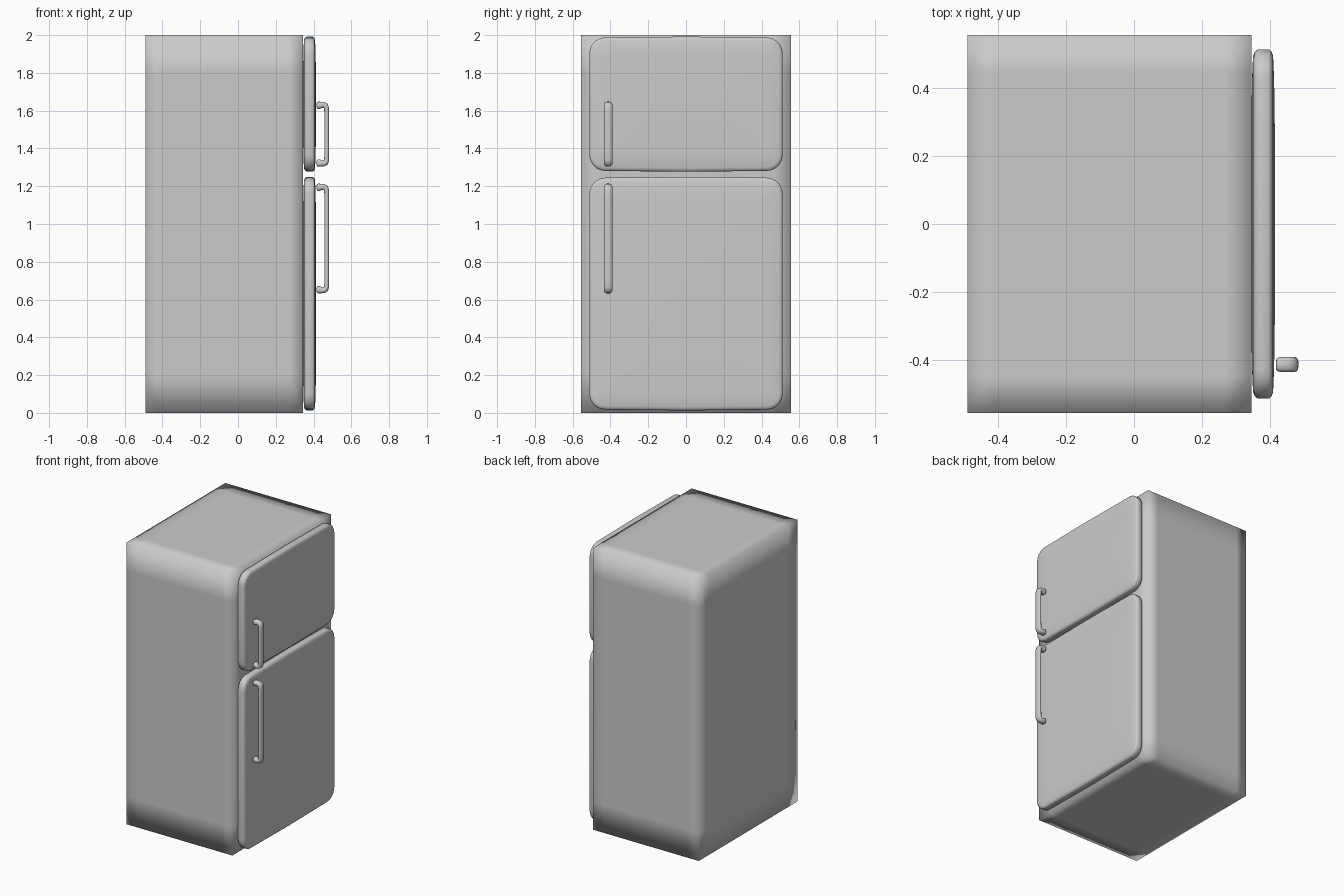
import bpy, bmesh, math
from mathutils import Vector

if "Cube" in bpy.data.objects:
    bpy.data.objects.remove(bpy.data.objects["Cube"])


def make_object(name, bm, smooth=True):
    bmesh.ops.recalc_face_normals(bm, faces=bm.faces)
    me = bpy.data.meshes.new(name)
    bm.to_mesh(me)
    bm.free()
    for p in me.polygons:
        p.use_smooth = smooth
    ob = bpy.data.objects.new(name, me)
    bpy.context.collection.objects.link(ob)
    return ob


def skin(bm, rings, cap=True):
    loops = [[bm.verts.new(p) for p in r] for r in rings]
    n = len(loops[0])
    for a, b in zip(loops, loops[1:]):
        for i in range(n):
            j = (i + 1) % n
            bm.faces.new((a[i], a[j], b[j], b[i]))
    if cap:
        bm.faces.new(loops[0][::-1])
        bm.faces.new(loops[-1])


# Cabinet: square-cornered box with edge loops, softened by smooth shading
def cabinet():
    bm = bmesh.new()
    bmesh.ops.create_cube(bm, size=1)
    size, centre = Vector((0.833, 1.11, 2.0)), Vector((-0.0725, 0, 1.0))
    for v in bm.verts:
        v.co = Vector([c * s for c, s in zip(v.co, size)]) + centre
    for axis, inset in ((0, 0.08), (1, 0.11), (2, 0.2)):
        no = Vector((0, 0, 0))
        no[axis] = 1
        for sign in (-1, 1):
            co = centre + no * sign * (size[axis] / 2 - inset)
            bmesh.ops.bisect_plane(bm, geom=bm.verts[:] + bm.edges[:] + bm.faces[:],
                                   plane_co=co, plane_no=no)
    make_object("cabinet", bm)


def rounded_rect(x, hy, z0, z1, r, seg=5, bow=0.004):
    zc, hz = (z0 + z1) / 2, (z1 - z0) / 2
    pts = []
    for k, (sy, sz) in enumerate(((1, 1), (-1, 1), (-1, -1), (1, -1))):
        for i in range(seg + 1):
            a = math.pi / 2 * (k + i / seg)
            pts.append((x, sy * (hy - r) + r * math.cos(a),
                        zc + sz * (hz - bow - r) + r * math.sin(a)))
        # slightly bowed edges
        mid = ((0, hz), (-hy, 0), (0, -hz), (hy, 0))[k]
        pts.append((x, mid[0], zc + mid[1]))
    return pts


# Doors: pillowed slabs with rounded corners and edges
def door(name, z0, z1):
    hy = 0.512
    profile = [(0.343, 0.3), (0.346, 0.09), (0.349, 0.02), (0.354, 0.007), (0.363, 0.0),
               (0.396, 0.0), (0.404, 0.007), (0.408, 0.02), (0.411, 0.09), (0.414, 0.3)]
    rings = [rounded_rect(x, hy - d, z0 + d, z1 - d, max(0.085 - d * 0.8, 0.015))
             for x, d in profile]
    bm = bmesh.new()
    skin(bm, rings)
    make_object(name, bm)


# Handles: flattened bar swept along a C-shaped path with flared feet
def handle(name, z0, z1, seg=14):
    zc, hz = (z0 + z1) / 2, (z1 - z0) / 2
    # x, distance below the end, half thickness, half width
    half = [(0.416, 0.021, 0.010, 0.012), (0.420, 0.021, 0.018, 0.019),
            (0.428, 0.020, 0.020, 0.022), (0.440, 0.018, 0.017, 0.022),
            (0.454, 0.017, 0.015, 0.022), (0.464, 0.022, 0.015, 0.022),
            (0.469, 0.035, 0.013, 0.022), (0.470, 0.070, 0.0125, 0.022)]
    path = [(x, zc + hz - d, t, w) for x, d, t, w in half]
    path += [(x, zc - hz + d, t, w) for x, d, t, w in reversed(half)]
    rings = []
    for i, (x, z, t, w) in enumerate(path):
        a, b = path[max(i - 1, 0)], path[min(i + 1, len(path) - 1)]
        tan = Vector((b[0] - a[0], 0, b[1] - a[1])).normalized()
        side = Vector((-tan.z, 0, tan.x))
        ring = []
        for k in range(seg):
            c, s = (math.cos(2 * math.pi * k / seg), math.sin(2 * math.pi * k / seg))
            c, s = (math.copysign(abs(q) ** 0.75, q) for q in (c, s))
            ring.append(Vector((x, -0.412, z)) + side * t * c + Vector((0, w * s, 0)))
        rings.append(ring)
    bm = bmesh.new()
    skin(bm, rings)
    make_object(name, bm)


cabinet()
for part, (d0, d1), (h0, h1) in (("freezer", (1.277, 1.992), (1.303, 1.648)),
                                 ("fridge", (0.013, 1.249), (0.632, 1.214))):
    door(part + "_door", d0, d1)
    handle(part + "_handle", h0, h1)
